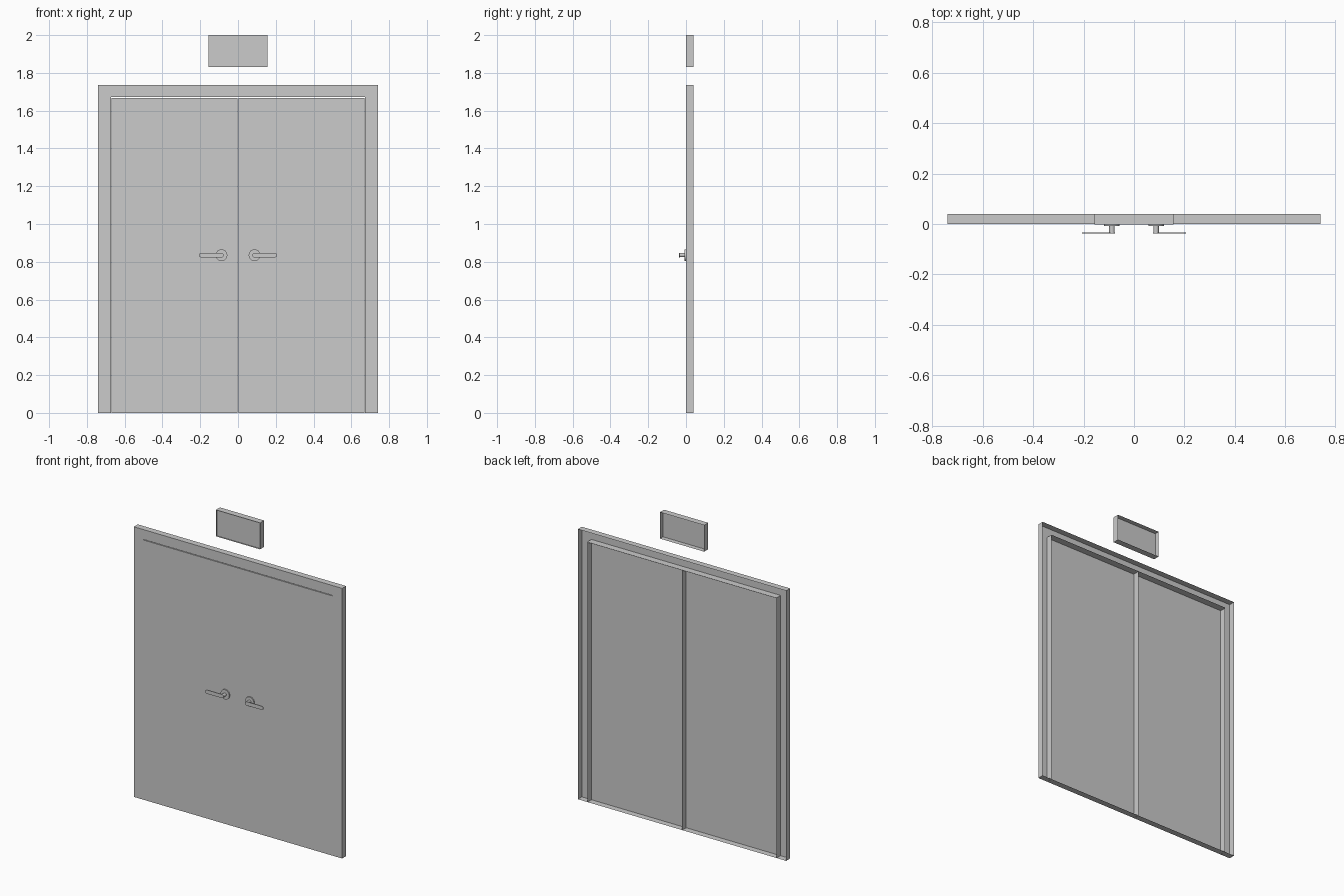
import bpy, bmesh
from math import pi, cos, sin

if "Cube" in bpy.data.objects:
    bpy.data.objects.remove(bpy.data.objects["Cube"])

FRONT, BACK = 0.0, 0.04


def make_object(name, bm):
    mesh = bpy.data.meshes.new(name)
    bm.to_mesh(mesh)
    bm.free()
    obj = bpy.data.objects.new(name, mesh)
    bpy.context.scene.collection.objects.link(obj)
    return obj


def extrude_profile(name, pts, y0, y1, plate_y=None, solid=False):
    """Profile in x/z swept along y: a shell with one plate, or a closed solid."""
    bm = bmesh.new()
    n = len(pts)
    levels = [y0, y1] if plate_y is None else [y0, plate_y, y1]
    rings = [[bm.verts.new((x, y, z)) for x, z in pts] for y in levels]
    for a, b in zip(rings, rings[1:]):
        for i in range(n):
            j = (i + 1) % n
            bm.faces.new((a[i], a[j], b[j], b[i]))
    bm.faces.new(rings[0 if plate_y is None else 1])
    if solid:
        bm.faces.new(rings[-1][::-1])
    bmesh.ops.recalc_face_normals(bm, faces=bm.faces)
    return make_object(name, bm)


def rect(x0, x1, z0, z1):
    return [(x0, z0), (x1, z0), (x1, z1), (x0, z1)]


def circle(cx, cz, r, n=24):
    return [(cx + r * cos(2 * pi * i / n), cz + r * sin(2 * pi * i / n))
            for i in range(n)]


def stadium(x0, x1, cz, r, n=8):
    arc = [-pi / 2 + pi * i / n for i in range(n + 1)]
    right = [(x1 - r + r * cos(a), cz + r * sin(a)) for a in arc]
    left = [(x0 + r - r * cos(a), cz - r * sin(a)) for a in arc]
    return right + left


# Door surround: open-backed shell around the doorway
W, H, IW, IH = 0.74, 1.735, 0.672, 1.672
extrude_profile("door_frame", [(-W, 0), (-IW, 0), (-IW, IH), (IW, IH),
                               (IW, 0), (W, 0), (W, H), (-W, H)], FRONT, BACK)

# Sign box above the door, with a recessed panel
extrude_profile("sign_box", rect(-0.157, 0.157, 1.83, 2.0), -0.001, BACK, plate_y=0.009)

# Two leaves and their lever handles
HX, HZ = 0.0875, 0.835
for side, s in (("left", -1), ("right", 1)):
    def flip(pts):
        return [(s * x, z) for x, z in pts]

    extrude_profile(side + "_door_leaf", flip(rect(0.0015, 0.671, 0, 1.668)), FRONT, BACK)
    parts = [
        extrude_profile(side + "_handle_rosette", flip(circle(HX, HZ, 0.031)),
                        -0.008, -0.001, solid=True),
        extrude_profile(side + "_handle_neck", flip(circle(HX, HZ, 0.011, 16)),
                        -0.034, -0.008, solid=True),
        extrude_profile(side + "_handle_lever", flip(stadium(HX - 0.012, 0.206, HZ, 0.012)),
                        -0.038, -0.033, solid=True),
    ]
    bpy.ops.object.select_all(action='DESELECT')
    for p in parts:
        p.select_set(True)
    bpy.context.view_layer.objects.active = parts[0]
    bpy.ops.object.shade_smooth_by_angle()
